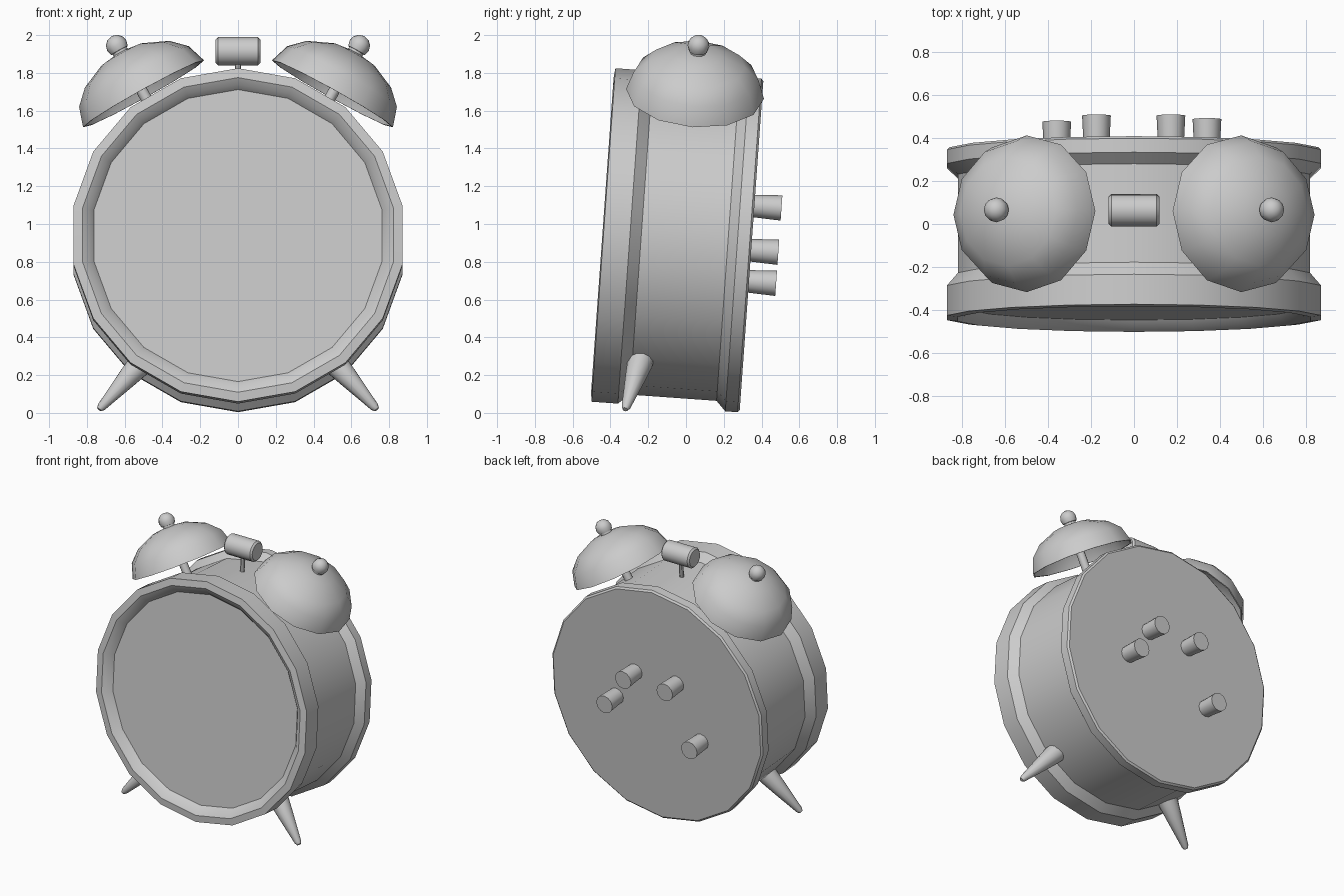
import bpy, bmesh
from math import sin, cos, pi, radians
from mathutils import Matrix, Vector

if "Cube" in bpy.data.objects:
    bpy.data.objects.remove(bpy.data.objects["Cube"])

T, R = Matrix.Translation, Matrix.Rotation
# the whole clock leans back slightly
CLOCK = T((0, -0.048, 0.914)) @ R(radians(-4.1), 4, 'X')
TO_BACK = R(radians(-90), 4, 'X')      # lathe axis z -> y
TO_SIDE = R(radians(90), 4, 'Y')       # lathe axis z -> x


def lathe(name, profile, sides, matrix, phase=0.0):
    """Revolve (radius, height) points round z, then place with matrix."""
    bm = bmesh.new()
    rings = []
    for r, h in profile:
        rings.append([bm.verts.new((r * cos(phase + 2 * pi * i / sides),
                                    r * sin(phase + 2 * pi * i / sides), h))
                      for i in range(sides)])
    for a, b in zip(rings, rings[1:]):
        for i in range(sides):
            j = (i + 1) % sides
            bm.faces.new((a[i], a[j], b[j], b[i]))
    bmesh.ops.remove_doubles(bm, verts=bm.verts, dist=1e-5)
    bmesh.ops.recalc_face_normals(bm, faces=bm.faces)
    me = bpy.data.meshes.new(name)
    bm.to_mesh(me)
    bm.free()
    me.transform(matrix)
    ob = bpy.data.objects.new(name, me)
    bpy.context.collection.objects.link(ob)
    bpy.ops.object.select_all(action='DESELECT')
    ob.select_set(True)
    bpy.context.view_layer.objects.active = ob
    bpy.ops.object.shade_smooth_by_angle(angle=radians(38))
    return ob


def rod(r, h0, h1):
    return [(0, h0), (r, h0), (r, h1), (0, h1)]


# case with front bezel, recessed dial and flat back
lathe("case", [(0, -0.345), (0.775, -0.345), (0.80, -0.375), (0.835, -0.396),
               (0.885, -0.39), (0.885, -0.25), (0.833, -0.19), (0.833, 0.27),
               (0.885, 0.32), (0.885, 0.385), (0.872, 0.396), (0, 0.396)],
      18, CLOCK @ TO_BACK, pi / 2)

dome = [(0.366, 0), (0.332, 0.105), (0.255, 0.18), (0.125, 0.238), (0, 0.255)]
inner = [(max(r - 0.01, 0), h - 0.01 if h else 0) for r, h in dome]
finial = [(0, 0.22), (0.042, 0.22), (0.042, 0.262)] + [
    (0.058 * sin(a), 0.292 - 0.058 * cos(a))
    for a in [pi * k / 6 for k in range(2, 7)]]

for side, label in ((-1, "left"), (1, "right")):
    # bell, its post and its finial
    m = CLOCK @ T((side * 0.5, 0.04, 0.78)) @ R(radians(29 * side), 4, 'Y')
    lathe("bell_" + label, inner[::-1] + dome, 12, m)
    lathe("bell_post_" + label, rod(0.03, -0.16, 0.25), 10, m)
    lathe("bell_finial_" + label, finial, 12, m)
    # splayed tapering foot
    top = Vector((side * 0.45, -0.222, 0.335))
    tip = Vector((side * 0.735, -0.322, 0.018))
    d = tip - top
    n = d.length
    lathe("foot_" + label,
          [(0, 0), (0.068, 0), (0.068, 0.1), (0.055, 0.2), (0.024, n - 0.02),
           (0.014, n), (0, n)], 12, T(top) @ d.to_track_quat('Z', 'Y').to_matrix().to_4x4())

# hammer between the bells
lathe("hammer_head", [(0, -0.118), (0.063, -0.118), (0.075, -0.106),
                      (0.075, 0.106), (0.063, 0.118), (0, 0.118)],
      16, CLOCK @ T((0, 0.04, 1.006)) @ TO_SIDE)
lathe("hammer_stem", rod(0.016, 0.8, 1.0), 8, CLOCK @ T((0, 0.04, 0)))

# winding and setting knobs on the back
for i, (x, h) in enumerate([(-0.175, 0.21), (0.172, 0.21), (0.34, -0.025), (-0.36, -0.19)]):
    lathe(f"back_knob_{i + 1}", [(0, 0.38), (0.059, 0.38), (0.067, 0.54), (0, 0.54)],
          12, CLOCK @ T((x, 0, h)) @ TO_BACK)
